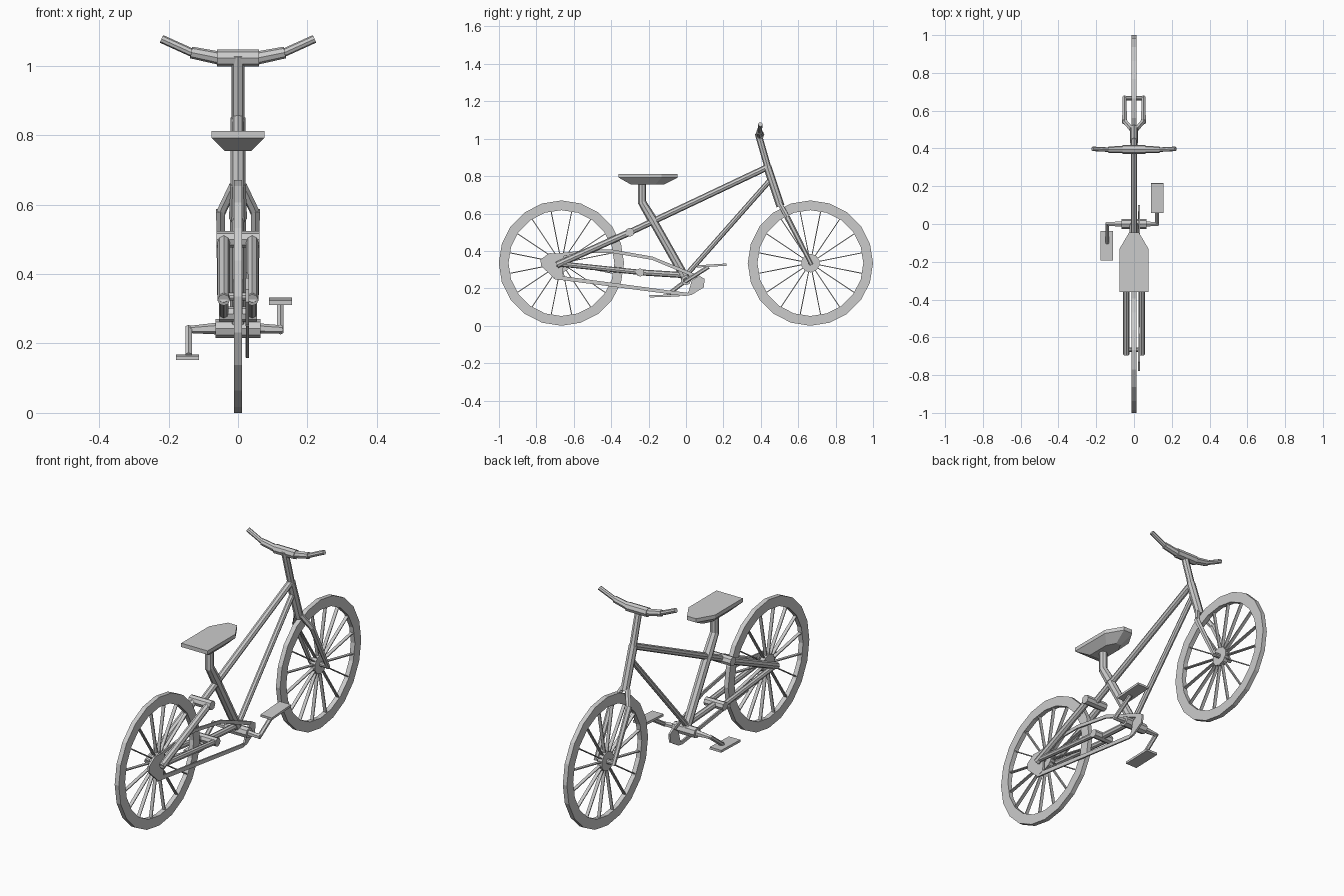
import bpy, bmesh, math
from mathutils import Vector, Matrix

if "Cube" in bpy.data.objects:
    bpy.data.objects.remove(bpy.data.objects["Cube"])


def finish(name, bm):
    bmesh.ops.recalc_face_normals(bm, faces=bm.faces)
    me = bpy.data.meshes.new(name)
    bm.to_mesh(me)
    bm.free()
    ob = bpy.data.objects.new(name, me)
    bpy.context.collection.objects.link(ob)
    return ob


def add_tube(bm, a, b, r1, r2=None, n=8):
    a, b = Vector(a), Vector(b)
    d = b - a
    mat = Matrix.Translation((a + b) / 2) @ d.to_track_quat('Z', 'Y').to_matrix().to_4x4()
    bmesh.ops.create_cone(bm, cap_ends=True, segments=n, radius1=r1,
                          radius2=r1 if r2 is None else r2, depth=d.length, matrix=mat)


def tubes(name, segs, n=8):
    bm = bmesh.new()
    for s in segs:
        add_tube(bm, *s, n=n)
    return finish(name, bm)


def add_box(bm, c, size, rot=0):
    bmesh.ops.create_cube(bm, size=1, matrix=Matrix.Translation(c)
                          @ Matrix.Rotation(rot, 4, 'X') @ Matrix.Diagonal((*size, 1)))


def plate(name, yz, x0, x1):
    bm = bmesh.new()
    f = bm.faces.new([bm.verts.new((x0, y, z)) for y, z in yz])
    r = bmesh.ops.extrude_face_region(bm, geom=[f])
    bmesh.ops.translate(bm, vec=(x1 - x0, 0, 0),
                        verts=[v for v in r['geom'] if isinstance(v, bmesh.types.BMVert)])
    return finish(name, bm)


# Wheels: square-section tyre, hub and blade spokes
R, RI, W, N = 0.335, 0.283, 0.012, 20
for name, wy in (("rear", -0.666), ("front", 0.665)):
    bm = bmesh.new()
    rings = []
    for i in range(N):
        t = 2 * math.pi * i / N + math.pi / 2
        rings.append([bm.verts.new((x, wy + r * math.cos(t), R + r * math.sin(t)))
                      for x, r in ((-W, R), (W, R), (W, RI), (-W, RI))])
    for i in range(N):
        p, q = rings[i], rings[(i + 1) % N]
        for k in range(4):
            bm.faces.new((p[k], p[(k + 1) % 4], q[(k + 1) % 4], q[k]))
    finish(name + "_tyre", bm)
    tubes(name + "_hub", [((-0.013, wy, R), (0.013, wy, R), 0.05),
                          ((-0.05, wy, R), (0.05, wy, R), 0.012)], n=10)
    bm = bmesh.new()
    for i in range(16):
        t = 2 * math.pi * (i + 0.5) / 16
        c = (0, wy + 0.165 * math.cos(t), R + 0.165 * math.sin(t))
        add_box(bm, c, (0.017, 0.245, 0.005), t)
    finish(name + "_spokes", bm)

# Main frame
tubes("top_tube", [((0, -0.3, 0.5), (0, 0.43, 0.845), 0.017)])
tubes("down_tube", [((0, 0, 0.27), (0, 0.46, 0.79), 0.014)])
tubes("seat_tube", [((0, 0.0, 0.25), (0, -0.19, 0.585), 0.023)])
tubes("seat_post", [((0, -0.175, 0.56), (0, -0.235, 0.66), 0.026, 0.022),
                    ((0, -0.235, 0.65), (0, -0.235, 0.77), 0.021)])
tubes("bottom_bracket", [((-0.065, 0, 0.243), (0.065, 0, 0.243), 0.027)])
tubes("lower_link", [((0, -0.24, 0.285), (0, 0, 0.27), 0.016)])

# Twin rear stays with cross pieces
tubes("upper_stays", [((x, -0.69, 0.325), (x, -0.3, 0.5), 0.018) for x in (-0.041, 0.041)])
tubes("lower_stays", [((x, -0.69, 0.332), (x, -0.24, 0.285), 0.014) for x in (-0.041, 0.041)])
tubes("stay_bridges", [((-0.062, -0.3, 0.5), (0.062, -0.3, 0.5), 0.024),
                       ((-0.055, -0.245, 0.285), (0.055, -0.245, 0.285), 0.022)])

# Steering column and fork
tubes("stem", [((0, 0.385, 1.03), (0, 0.445, 0.82), 0.018)])
tubes("head_tube", [((0, 0.435, 0.85), (0, 0.505, 0.64), 0.022)])
fork = []
for s in (-1, 1):
    fork.append(((s * 0.012, 0.5, 0.655), (s * 0.05, 0.545, 0.575), 0.014, 0.014))
    fork.append(((s * 0.05, 0.54, 0.583), (s * 0.05, 0.672, 0.325), 0.015, 0.011))
tubes("fork", fork, n=6)

# Handlebar: thick middle, thinner swept grips
bar = [((-0.06, 0.395, 1.022), (0.06, 0.395, 1.022), 0.024, 0.024)]
for s in (-1, 1):
    bar.append(((s * 0.055, 0.395, 1.022), (s * 0.135, 0.393, 1.038), 0.019, 0.017))
    bar.append(((s * 0.125, 0.393, 1.034), (s * 0.22, 0.398, 1.077), 0.012, 0.012))
tubes("handlebar", bar)

# Saddle: outline with a tapered underside
outline = [(-0.076, -0.36), (0.076, -0.36), (0.076, -0.13), (0.026, -0.045),
           (-0.026, -0.045), (-0.076, -0.13)]
bm = bmesh.new()
layers = []
for z, k, ky in ((0.812, 1, 1), (0.792, 1, 1), (0.754, 0.5, 0.55)):
    layers.append([bm.verts.new((x * k, -0.21 + (y + 0.21) * ky, z)) for x, y in outline])
bm.faces.new(layers[0])
bm.faces.new(layers[2])
for a, b in zip(layers, layers[1:]):
    for i in range(6):
        j = (i + 1) % 6
        bm.faces.new((a[i], a[j], b[j], b[i]))
finish("saddle", bm)

# Cranks and pedals, opposite each other
tubes("right_crank", [((0.06, 0, 0.243), (0.128, 0.0, 0.24), 0.015, 0.012),
                      ((0.122, -0.005, 0.235), (0.122, 0.12, 0.315), 0.011)], n=6)
tubes("left_crank", [((-0.06, 0, 0.243), (-0.145, 0.0, 0.24), 0.017, 0.01),
                     ((-0.142, 0.005, 0.245), (-0.142, -0.1, 0.165), 0.011)], n=6)
for name, c, rot in (("right_pedal", (0.122, 0.137, 0.322), 0.06),
                     ("left_pedal", (-0.145, -0.115, 0.16), 0.03)):
    bm = bmesh.new()
    add_box(bm, c, (0.066, 0.158, 0.012), rot)
    finish(name, bm)

# Chain drive: end plates joined by two thin runs
plate("rear_sprocket", [(-0.65, 0.385), (-0.73, 0.388), (-0.778, 0.355), (-0.775, 0.32),
                        (-0.7, 0.25), (-0.66, 0.265)], 0.022, 0.032)
plate("front_sprocket", [(0, 0.16), (0.03, 0.165), (0.095, 0.205), (0.1, 0.25),
                         (0.07, 0.268), (0.03, 0.24), (0.015, 0.185)], 0.022, 0.032)
plate("upper_chain", [(-0.68, 0.388), (-0.52, 0.405), (-0.4, 0.408), (-0.18, 0.37), (0.07, 0.268),
                      (0.05, 0.256), (-0.18, 0.352), (-0.4, 0.39), (-0.52, 0.39), (-0.68, 0.37)],
      0.023, 0.031)
plate("lower_chain", [(-0.71, 0.25), (0, 0.158), (0.02, 0.175), (-0.1, 0.19), (-0.68, 0.268)],
      0.023, 0.031)
